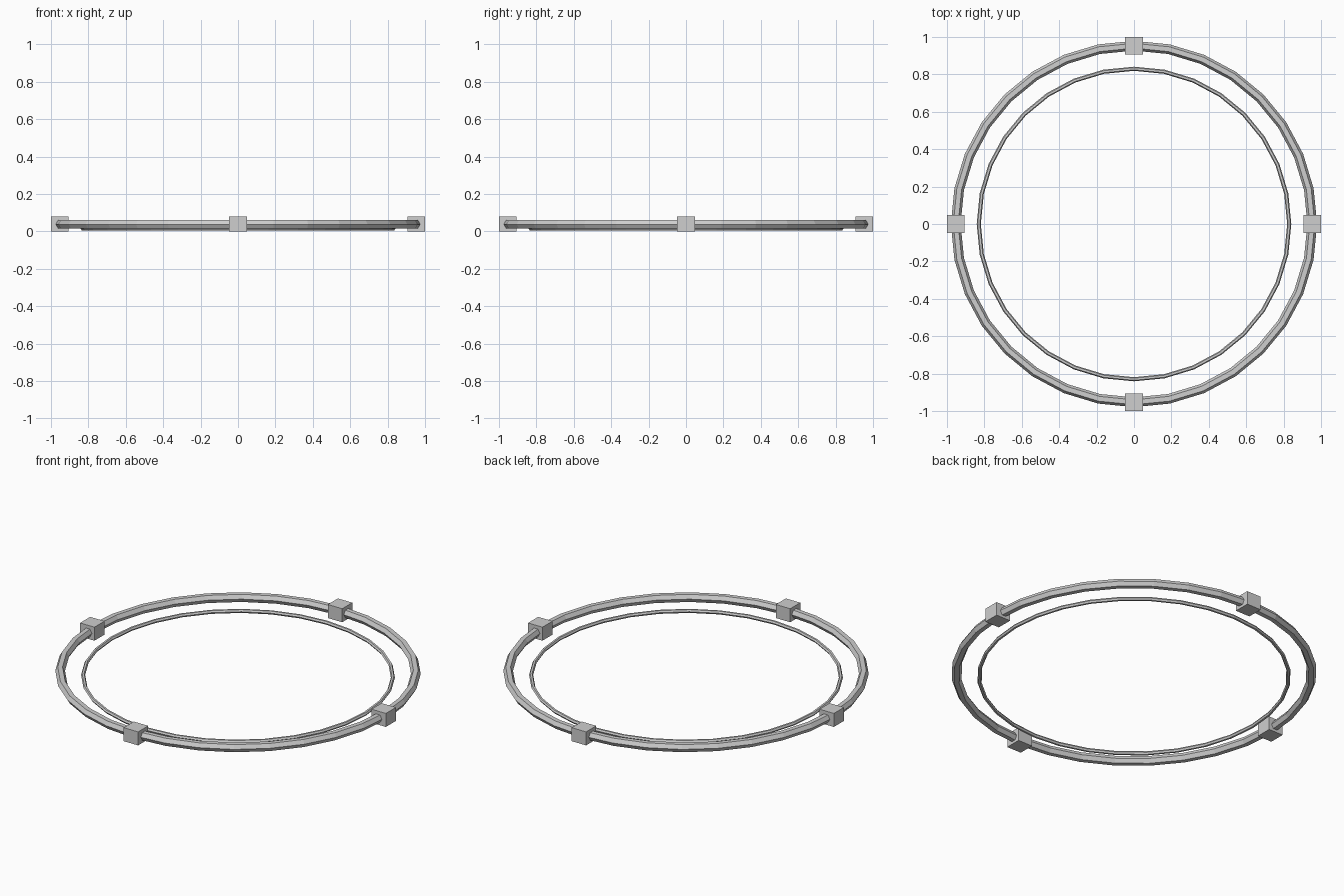
import bpy
import math

if "Cube" in bpy.data.objects:
    bpy.data.objects.remove(bpy.data.objects["Cube"])

# Single light grey for the whole model
grey = bpy.data.materials.new("light_grey")
grey.diffuse_color = (0.62, 0.62, 0.62, 1.0)
grey.use_nodes = True
grey.node_tree.nodes["Principled BSDF"].inputs["Base Color"].default_value = grey.diffuse_color


def finish(name):
    ob = bpy.context.object
    ob.name = name
    ob.data.materials.append(grey)
    return ob


def ring(name, radius, tube, z):
    # 32-sided ring with a flat-topped hexagonal section
    bpy.ops.mesh.primitive_torus_add(
        major_segments=32, minor_segments=6,
        major_radius=radius, minor_radius=tube, location=(0, 0, z))
    return finish(name)


# Rings
ring("outer_ring", 0.953, 0.026, 0.038)
ring("inner_ring", 0.83, 0.011, 0.014)

# Four clamp blocks around the outer ring
BLOCK, HEIGHT = 0.094, 0.08
for i, side in enumerate(("right", "back", "left", "front")):
    a = i * math.pi / 2
    r = 1.0 - BLOCK / 2
    bpy.ops.mesh.primitive_cube_add(
        size=1, location=(r * math.cos(a), r * math.sin(a), HEIGHT / 2))
    block = finish(side + "_block")
    block.scale = (BLOCK, BLOCK, HEIGHT)
